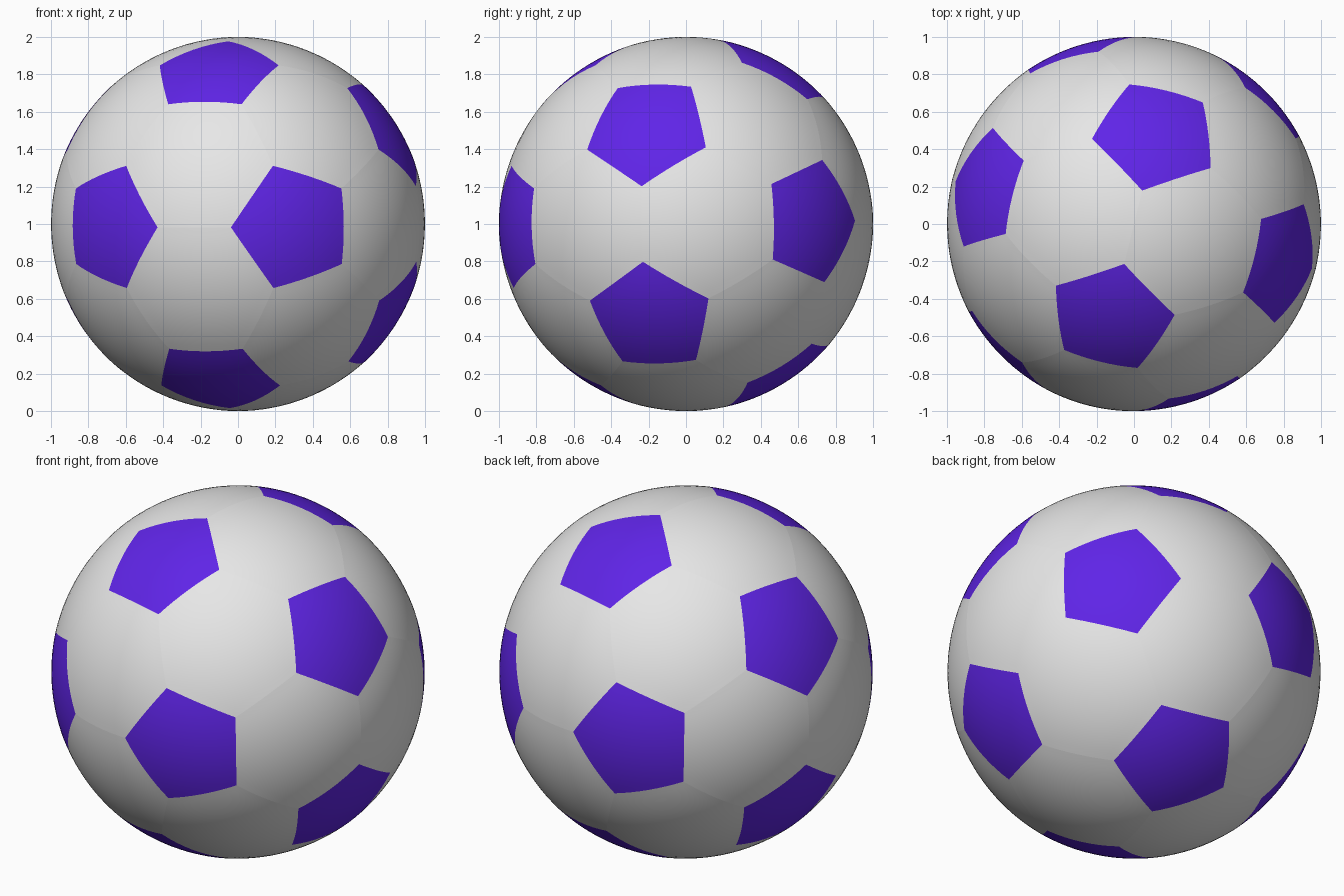
import bpy, bmesh
from math import radians, sqrt
from mathutils import Vector, Euler

if "Cube" in bpy.data.objects:
    bpy.data.objects.remove(bpy.data.objects["Cube"], do_unlink=True)

PHI = (1 + sqrt(5)) / 2
ROUNDNESS = 0.98            # slightly under 1 leaves faint seams between panels


def make_material(name, rgb):
    mat = bpy.data.materials.new(name)
    mat.use_nodes = True
    color = (*rgb, 1)
    mat.diffuse_color = color
    mat.node_tree.nodes["Principled BSDF"].inputs["Base Color"].default_value = color
    return mat


# Icosahedron corners, each pair of neighbours cut at thirds of its edge
corners = []
for a in (-1, 1):
    for b in (-PHI, PHI):
        corners += [Vector((a, b, 0)), Vector((0, a, b)), Vector((b, 0, a))]

bm = bmesh.new()
for p in corners:
    for q in corners:
        if abs((p - q).length - 2) < 0.01:
            bm.verts.new(p.lerp(q, 1 / 3).normalized())

# Flat pentagon and hexagon panels
bmesh.ops.convex_hull(bm, input=bm.verts[:])
bmesh.ops.dissolve_limit(bm, angle_limit=0.02, verts=bm.verts[:], edges=bm.edges[:])
bmesh.ops.recalc_face_normals(bm, faces=bm.faces[:])
for face in bm.faces:
    face.material_index = 1 if len(face.verts) == 5 else 0

# Separate the panels at the seams, then refine and round them
bmesh.ops.split_edges(bm, edges=bm.edges[:])
bmesh.ops.poke(bm, faces=bm.faces[:])
bmesh.ops.subdivide_edges(bm, edges=bm.edges[:], cuts=7, use_grid_fill=True)
for v in bm.verts:
    radius = v.co.length
    v.co = v.co.normalized() * (radius + (1 - radius) * ROUNDNESS)
# Keep seam edges on the full sphere so the outline stays round
for v in bm.verts:
    if v.is_boundary:
        v.co.normalize()
for face in bm.faces:
    face.smooth = True

# Turn the ball to its resting pose and stand it on the ground
turn = Euler((radians(1.05), 0, radians(-13.8))).to_matrix()
for v in bm.verts:
    v.co = turn @ v.co + Vector((0, 0, 1))

mesh = bpy.data.meshes.new("ball_panels")
bm.to_mesh(mesh)
bm.free()
mesh.materials.append(make_material("light_grey", (0.8, 0.8, 0.8)))
mesh.materials.append(make_material("violet", (0.13, 0.02, 0.9)))
ball = bpy.data.objects.new("ball_panels", mesh)
bpy.context.collection.objects.link(ball)
